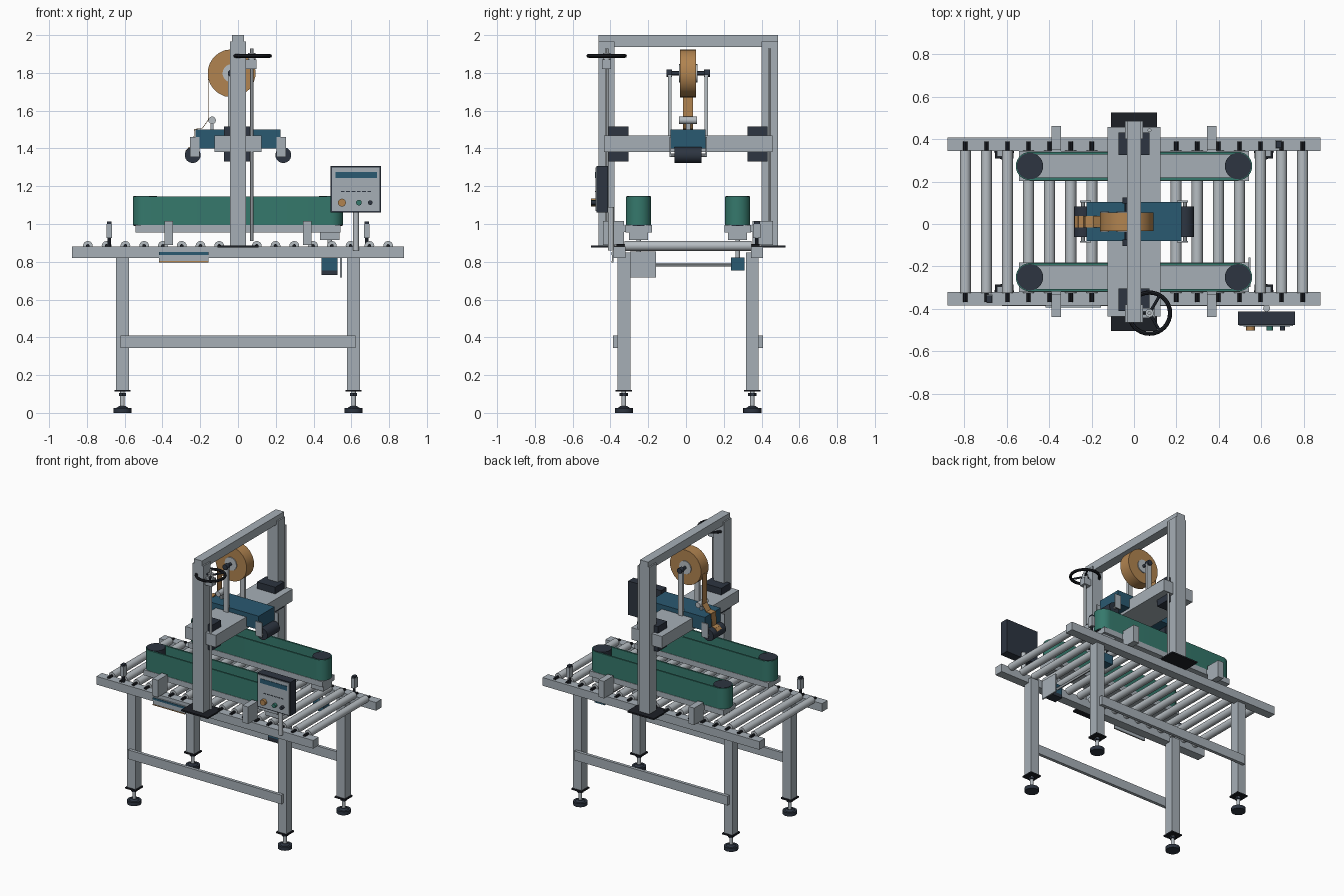
import bpy, bmesh, math
from mathutils import Vector, Matrix

if "Cube" in bpy.data.objects:
    bpy.data.objects.remove(bpy.data.objects["Cube"])

YC = 0.011          # centre line of the machine in y


def material(name, rgb):
    m = bpy.data.materials.new(name)
    m.diffuse_color = (*rgb, 1)
    m.use_nodes = True
    m.node_tree.nodes["Principled BSDF"].inputs["Base Color"].default_value = m.diffuse_color
    return m


GREY = material("painted grey", (0.38, 0.43, 0.47))
STEEL = material("bright steel", (0.47, 0.51, 0.54))
DARK = material("dark slate", (0.026, 0.035, 0.052))
BLACK = material("black", (0.012, 0.014, 0.019))
BLUE = material("deep blue", (0.023, 0.10, 0.165))
GREEN = material("belt green", (0.036, 0.19, 0.15))
TAN = material("tape tan", (0.44, 0.23, 0.08))


def finish(name, bm, mat):
    bmesh.ops.recalc_face_normals(bm, faces=bm.faces)
    me = bpy.data.meshes.new(name)
    bm.to_mesh(me)
    bm.free()
    me.materials.append(mat)
    ob = bpy.data.objects.new(name, me)
    bpy.context.collection.objects.link(ob)
    return ob


def box(name, x, y, z, mat):
    """Box from (min, max) pairs."""
    bm = bmesh.new()
    bmesh.ops.create_cube(bm, size=1)
    for v in bm.verts:
        v.co = Vector([(a + b) / 2 + c * (b - a) for (a, b), c in zip((x, y, z), v.co)])
    return finish(name, bm, mat)


def rod(name, p, q, r, mat, seg=16, r2=None):
    """Cylinder or cone between two points."""
    p, q = Vector(p), Vector(q)
    d = q - p
    bm = bmesh.new()
    bmesh.ops.create_cone(bm, cap_ends=True, segments=seg, radius1=r,
                          radius2=r if r2 is None else r2, depth=d.length)
    rot = d.to_track_quat('Z', 'Y').to_matrix().to_4x4()
    bmesh.ops.transform(bm, matrix=Matrix.Translation((p + q) / 2) @ rot, verts=bm.verts)
    return finish(name, bm, mat)


def sweep_loop(name, outer, inner, z, mat):
    """Upright wall between two matching closed outlines."""
    bm = bmesh.new()
    rings = [[bm.verts.new((x, y, h)) for x, y in pts]
             for pts, h in ((outer, z[0]), (outer, z[1]), (inner, z[1]), (inner, z[0]))]
    n = len(outer)
    for a, b in zip(rings, rings[1:] + rings[:1]):
        for i in range(n):
            bm.faces.new((a[i], a[(i + 1) % n], b[(i + 1) % n], b[i]))
    return finish(name, bm, mat)


def stadium(cx, cy, half, r, n=14):
    pts = []
    for s, a0 in ((1, -math.pi / 2), (-1, math.pi / 2)):
        for i in range(n + 1):
            a = a0 + math.pi * i / n
            pts.append((cx + s * half + r * math.cos(a), cy + r * math.sin(a)))
    return pts


def span(c, h):
    return (c - h, c + h)


def side(s, a, b):
    """y range at distances a..b from the centre line on side s."""
    return tuple(sorted((YC + s * a, YC + s * b)))


# Table frame
for s, tag in ((-1, "front"), (1, "back")):
    box(tag + "_rail", (-0.88, 0.88), side(s, 0.332, 0.396), (0.82, 0.88), GREY)
    box(tag + "_brace", (-0.622, 0.622), side(s, 0.374, 0.397), (0.343, 0.41), GREY)
    for x in (-0.612, 0.612):
        y = YC + s * 0.34
        box(tag + "_leg", span(x, 0.034), span(y, 0.034), (0.12, 0.85), GREY)
        box(tag + "_leg_plate", span(x, 0.043), span(y, 0.043), (0.112, 0.122), BLACK)
        rod(tag + "_foot_stem", (x, y, 0.02), (x, y, 0.115), 0.012, STEEL)
        rod(tag + "_foot_nut", (x, y, 0.09), (x, y, 0.104), 0.022, DARK, 6)
        rod(tag + "_foot_pad", (x, y, 0), (x, y, 0.026), 0.048, DARK, 20)
        rod(tag + "_foot_collar", (x, y, 0.026), (x, y, 0.036), 0.032, DARK, 20, 0.018)

# Rollers with dark axle ends
for i in range(17):
    x = -0.795 + i * 1.59 / 16
    rod("roller", (x, YC - 0.336, 0.884), (x, YC + 0.336, 0.884), 0.026, STEEL)
    rod("roller_axle", (x, YC - 0.378, 0.884), (x, YC + 0.378, 0.884), 0.01, BLACK, 8)

# Arch, lift screws and crossbeam
for s, tag in ((-1, "front"), (1, "back")):
    box(tag + "_post", span(0, 0.043), side(s, 0.39, 0.475), (0.885, 1.965), GREY)
    box(tag + "_post_base", span(0, 0.108), side(s, 0.35, 0.515), (0.876, 0.887), BLACK)
    box(tag + "_slide_block", span(0, 0.074), side(s, 0.315, 0.42), (1.332, 1.517), DARK)
    y = YC + s * 0.431
    rod(tag + "_lift_screw", (0.073, y, 0.91), (0.073, y, 1.93), 0.009, STEEL, 12)
box("arch_beam", span(0, 0.033), side(1, -0.475, 0.475), (1.938, 2.0), GREY)
box("crossbeam", span(0, 0.124), side(1, -0.446, 0.446), (1.38, 1.468), GREY)

# Handwheel
WX, WY, WZ = 0.073, -0.42, 1.89
box("wheel_bracket", (0.04, 0.098), span(WY, 0.024), (1.82, 1.87), GREY)
rod("wheel_hub", (WX, WY, 1.865), (WX, WY, 1.905), 0.02, STEEL)
bm = bmesh.new()
N, M = 32, 8
ring = [[bm.verts.new((WX + (0.097 + 0.01 * math.cos(b)) * math.cos(a),
                       WY + (0.097 + 0.01 * math.cos(b)) * math.sin(a),
                       WZ + 0.01 * math.sin(b)))
         for b in [2 * math.pi * j / M for j in range(M)]]
        for a in [2 * math.pi * i / N for i in range(N)]]
for i in range(N):
    for j in range(M):
        k, l = (i + 1) % N, (j + 1) % M
        bm.faces.new((ring[i][j], ring[k][j], ring[k][l], ring[i][l]))
finish("wheel_rim", bm, BLACK)
for k in range(3):
    a = math.radians(60 + 120 * k)
    rod("wheel_spoke", (WX, WY, WZ),
        (WX + 0.097 * math.cos(a), WY + 0.097 * math.sin(a), WZ), 0.007, DARK, 8)

# Side belts with drums, beds and brackets
for s, tag in ((-1, "front"), (1, "back")):
    y = YC + s * 0.262
    sweep_loop(tag + "_belt", stadium(0, y, 0.49, 0.067), stadium(0, y, 0.49, 0.055),
               (0.995, 1.145), GREEN)
    box(tag + "_belt_bed", (-0.543, 0.543), span(y, 0.07), (0.955, 0.995), GREY)
    for x in (-0.49, 0.49):
        rod(tag + "_drum", (x, y, 0.99), (x, y, 1.148), 0.062, DARK, 28)
    for x in (-0.366, 0.366):
        box(tag + "_bracket", span(x, 0.023), side(s, 0.34, 0.45), (0.89, 1.015), GREY)
        box(tag + "_bracket_arm", span(x, 0.023), side(s, 0.26, 0.40), (0.957, 0.993), GREY)
    # Drive below each belt
    box(tag + "_gearbox", (0.435, 0.538), span(y, 0.05), (0.915, 0.957), GREY)
    rod(tag + "_drive_shaft", (0.485, y, 0.8), (0.485, y, 0.96), 0.012, STEEL)
    box(tag + "_drive_motor", span(0.485, 0.042), span(y, 0.036), (0.755, 0.823), BLUE)
box("motor_cap", span(0.485, 0.042), span(YC - 0.262, 0.036), (0.73, 0.755), DARK)
box("drive_cover", (0.54, 0.55), (-0.296, -0.158), (0.718, 0.855), GREY)
rod("cross_shaft", (0.485, -0.25, 0.785), (0.485, 0.25, 0.785), 0.009, STEEL, 12)

# Tape head
box("head_body", span(0, 0.225), span(YC, 0.092), (1.40, 1.5), BLUE)
for x in (-0.24, 0.24):
    rod("press_roller", (x, YC - 0.072, 1.365), (x, YC + 0.072, 1.365), 0.042, DARK, 24)
    rod("press_axle", (x, YC - 0.098, 1.365), (x, YC + 0.098, 1.365), 0.009, STEEL, 8)
    for s in (-1, 1):
        box("press_arm", span(x * 0.955, 0.026), side(s, 0.091, 0.099), (1.355, 1.46), GREY)

# Tape roll on its stand
RX, RZ = -0.034, 1.798
rod("tape_roll", (RX, YC - 0.043, RZ), (RX, YC + 0.043, RZ), 0.127, TAN, 22)
rod("roll_core", (RX, YC - 0.049, RZ), (RX, YC + 0.049, RZ), 0.048, STEEL, 20)
rod("roll_axle", (RX, YC - 0.11, RZ), (RX, YC + 0.11, RZ), 0.011, DARK, 12)
for s in (-1, 1):
    box("roll_stand", span(RX, 0.018), side(s, 0.088, 0.106), (1.39, 1.8), STEEL)
    y = YC + s * 0.1
    rod("roll_knob", (RX, y - 0.015, RZ), (RX, y + 0.015, RZ), 0.02, DARK, 16)
rod("guide_roller", (-0.137, YC - 0.048, 1.549), (-0.137, YC + 0.048, 1.549), 0.02, STEEL)
box("guide_mount", span(-0.137, 0.008), span(YC, 0.012), (1.49, 1.545), GREY)

# Tape web from roll over guide to press roller
path = [(-0.157, 1.77), (-0.158, 1.55), (-0.19, 1.505), (-0.23, 1.502),
        (-0.237, 1.41), (-0.262, 1.403), (-0.279, 1.385)]
for (xa, za), (xb, zb) in zip(path, path[1:]):
    n = Vector((-(zb - za), 0, xb - xa)).normalized() * 0.0015
    bm = bmesh.new()
    vs = [[bm.verts.new((x + k * n.x, y, z + k * n.z))
           for x, z, k in ((xa, za, -1), (xb, zb, -1), (xb, zb, 1), (xa, za, 1))]
          for y in span(YC, 0.027)]
    for i in range(4):
        j = (i + 1) % 4
        bm.faces.new((vs[0][i], vs[0][j], vs[1][j], vs[1][i]))
    bm.faces.new(vs[0])
    bm.faces.new(vs[1])
    finish("tape_web", bm, TAN)

# Control box on its pole
box("control_box", (0.49, 0.758), (-0.475, -0.412), (1.06, 1.308), DARK)
box("control_face", (0.498, 0.75), (-0.48, -0.475), (1.068, 1.3), GREY)
box("control_screen", (0.515, 0.735), (-0.483, -0.48), (1.243, 1.275), BLUE)
for i in range(6):
    box("control_mark", span(0.555 + i * 0.028, 0.01), (-0.482, -0.48), (1.17, 1.175), DARK)
for x, r, m, n in ((0.55, 0.021, TAN, "stop"), (0.64, 0.015, GREEN, "start"),
                   (0.70, 0.012, DARK, "mode")):
    rod(n + "_button", (x, -0.475, 1.113), (x, -0.502, 1.113), r, m, 20)
rod("control_pole", (0.625, -0.397, 0.86), (0.625, -0.397, 1.09), 0.016, STEEL)

# Box sensors on opposite corners
for x, y in ((-0.682, YC - 0.364), (0.682, YC + 0.364)):
    box("sensor_body", span(x, 0.014), span(y, 0.02), (0.927, 1.0), GREY)
    box("sensor_cap", span(x, 0.012), span(y, 0.016), (1.0, 1.013), DARK)
    rod("sensor_stem", (x, y, 0.87), (x, y, 0.93), 0.009, DARK, 10)

# Plate on the front rail
box("rail_plate", (-0.417, -0.155), (-0.391, -0.384), (0.797, 0.855), GREY)
box("rail_plate_stripe", (-0.417, -0.155), (-0.394, -0.391), (0.837, 0.852), BLUE)
box("rail_plate_edge", (-0.417, -0.155), (-0.394, -0.391), (0.797, 0.803), TAN)

# Smooth round parts, keep edges crisp
for ob in bpy.context.scene.objects:
    ob.select_set(True)
bpy.context.view_layer.objects.active = bpy.context.scene.objects[0]
bpy.ops.object.shade_smooth_by_angle(angle=math.radians(30))
